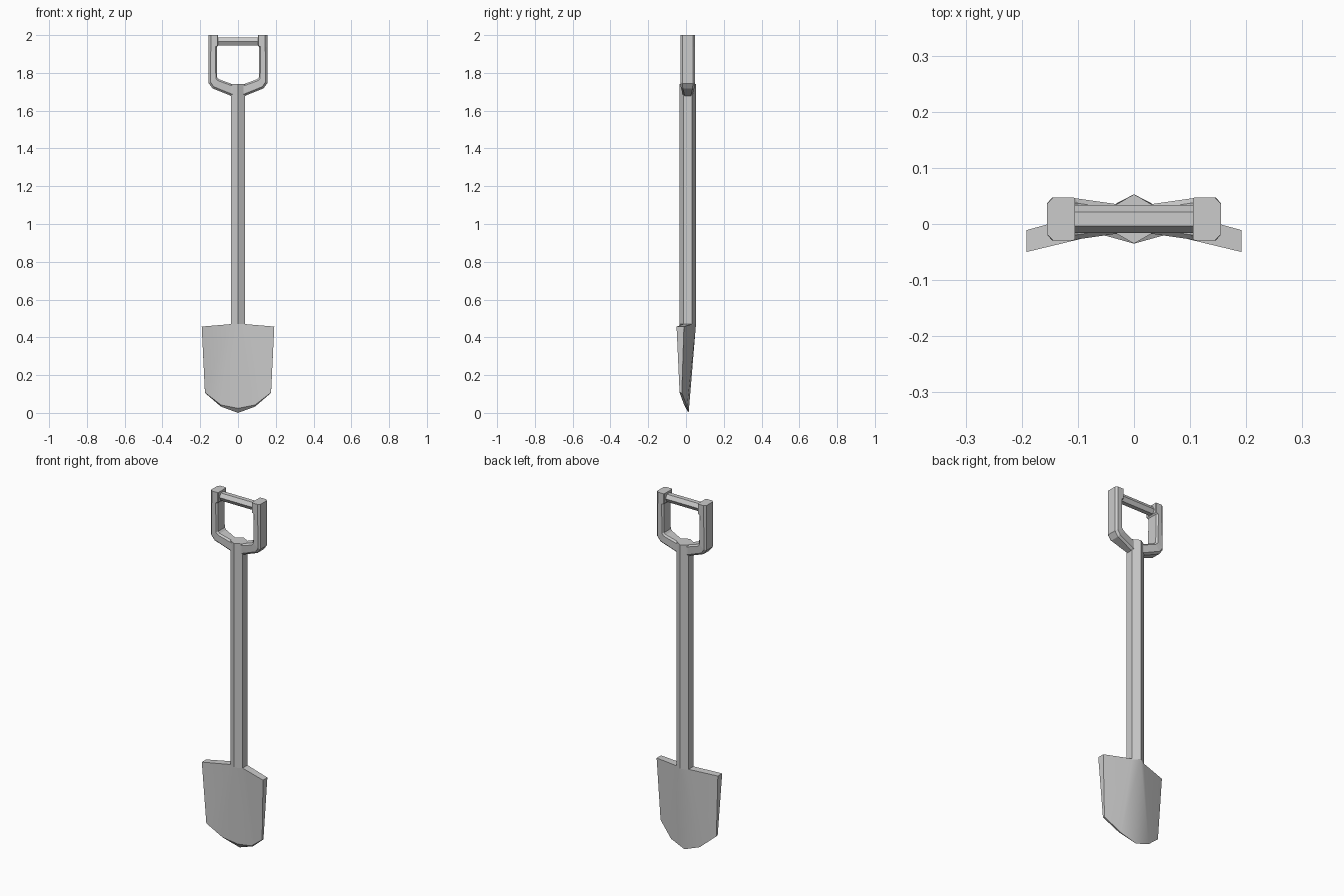
import bpy, math
from mathutils import Vector

if "Cube" in bpy.data.objects:
    bpy.data.objects.remove(bpy.data.objects["Cube"])

CY = 0.009  # common depth axis of shaft and handle


def make(name, verts, faces, mirror=False):
    mesh = bpy.data.meshes.new(name)
    mesh.from_pydata(verts, [], faces)
    obj = bpy.data.objects.new(name, mesh)
    bpy.context.collection.objects.link(obj)
    bpy.context.view_layer.objects.active = obj
    obj.select_set(True)
    bpy.ops.object.mode_set(mode='EDIT')
    bpy.ops.mesh.select_all(action='SELECT')
    bpy.ops.mesh.normals_make_consistent(inside=False)
    bpy.ops.object.mode_set(mode='OBJECT')
    if mirror:
        mod = obj.modifiers.new("mirror", 'MIRROR')
        mod.use_clip = True
    obj.select_set(False)
    return obj


def loft(name, rings, mirror=False):
    n = len(rings[0])
    verts = [v for ring in rings for v in ring]
    faces = [(r * n + i, r * n + (i + 1) % n, (r + 1) * n + (i + 1) % n, (r + 1) * n + i)
             for r in range(len(rings) - 1) for i in range(n)]
    faces += [tuple(range(n)), tuple(range(len(verts) - n, len(verts)))]
    return make(name, verts, faces, mirror)


# Hexagonal shaft, corners facing front and back
def shaft_ring(z, r=0.044):
    return [(r * math.sin(i * math.pi / 3), CY - r * math.cos(i * math.pi / 3), z) for i in range(6)]


loft("shaft", [shaft_ring(0.465), shaft_ring(1.742)])


# Hexagonal grip bar with a flat top
def bar_ring(x, r=0.025):
    return [(x, CY + r * math.cos(i * math.pi / 3), 1.967 + r * math.sin(i * math.pi / 3)) for i in range(6)]


loft("grip_bar", [bar_ring(-0.12), bar_ring(0.12)])


# Chamfered fork arm: each section runs from an inner to an outer point
def arm_ring(inner, outer, half, ci, co=0.011):
    a, b = Vector((inner[0], 0, inner[1])), Vector((outer[0], 0, outer[1]))
    d = (b - a).normalized()
    y, up = Vector((0, 1, 0)), Vector((0, CY, 0))
    side = [(a, -half + ci), (a + d * ci, -half), (b - d * co, -half), (b, -half + co)]
    ring = [p + y * s + up for p, s in side]
    ring += [p - y * s + up for p, s in reversed(side)]
    return [tuple(v) for v in ring]


sections = [((0.105, 2.0), (0.155, 2.0), 0.0385, 0.003),
            ((0.105, 1.945), (0.155, 1.945), 0.0385, 0.003),
            ((0.111, 1.938), (0.155, 1.938), 0.0385, 0.009),
            ((0.110, 1.776), (0.155, 1.745), 0.0385, 0.009),
            ((0.100, 1.766), (0.135, 1.718), 0.0370, 0.009),
            ((0.035, 1.742), (0.036, 1.678), 0.0270, 0.009),
            ((0.015, 1.738), (0.015, 1.672), 0.0270, 0.009)]
loft("handle_fork", [arm_ring(*s) for s in sections], mirror=True)

# Folded blade: three columns per half, blending into the shaft at the top
front = [(0, CY - 0.044, 0.472), (0.038, CY - 0.022, 0.47), (0.192, -0.05, 0.457),
         (0, 0.0, 0.024), (0.09, -0.010, 0.042), (0.175, -0.034, 0.108)]
back = [(0, CY + 0.044, 0.472), (0.038, CY + 0.022, 0.47), (0.192, -0.011, 0.457),
        (0, 0.014, 0.0), (0.09, 0.006, 0.033), (0.175, -0.022, 0.106)]
faces = [(0, 1, 4, 3), (1, 2, 5, 4), (6, 9, 10, 7), (7, 10, 11, 8),
         (0, 6, 7, 1), (1, 7, 8, 2), (2, 8, 11, 5), (5, 11, 10, 4), (4, 10, 9, 3)]
blade = make("blade", front + back, faces, mirror=True)
blade.select_set(True)
bpy.context.view_layer.objects.active = blade
bpy.ops.object.shade_smooth_by_angle(angle=math.radians(35))
